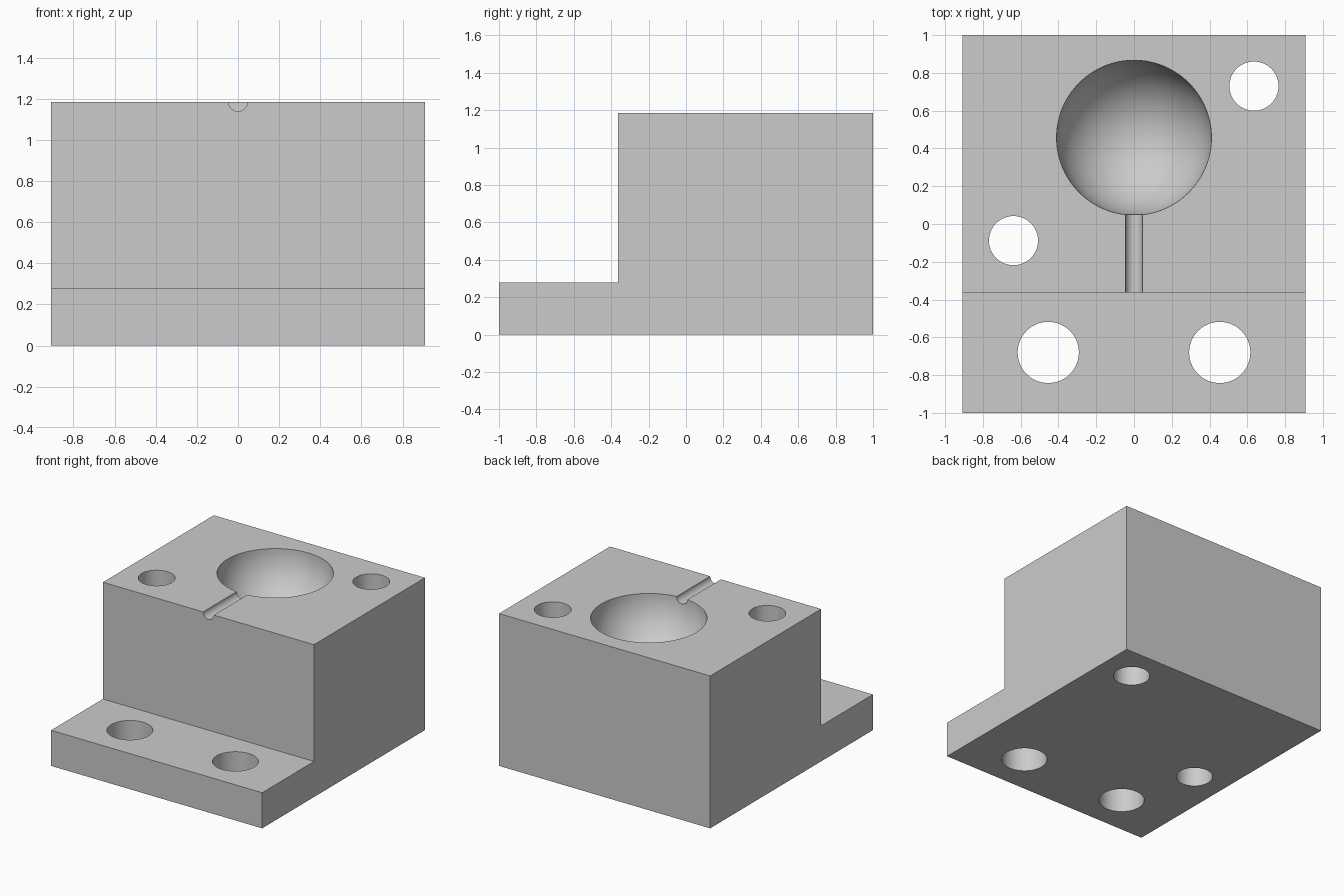
import bpy
import bmesh
import math
from mathutils import Matrix, Vector

default = bpy.data.objects.get("Cube")
if default:
    bpy.data.objects.remove(default, do_unlink=True)

HALF_W, HALF_D, TOP = 0.908, 1.0, 1.185
STEP_Y, STEP_Z = -0.363, 0.277

grey = bpy.data.materials.new("light grey")
grey.use_nodes = True
colour = (0.6, 0.6, 0.6, 1)
grey.diffuse_color = colour
grey.node_tree.nodes["Principled BSDF"].inputs["Base Color"].default_value = colour


def make_object(name, bm):
    bmesh.ops.recalc_face_normals(bm, faces=bm.faces[:])
    mesh = bpy.data.meshes.new(name)
    bm.to_mesh(mesh)
    bm.free()
    mesh.materials.append(grey)
    obj = bpy.data.objects.new(name, mesh)
    bpy.context.scene.collection.objects.link(obj)
    return obj


def cylinder(name, centre, radius, length, rotation=Matrix()):
    bm = bmesh.new()
    bmesh.ops.create_cone(bm, cap_ends=True, segments=64, radius1=radius, radius2=radius,
                          depth=length, matrix=Matrix.Translation(centre) @ rotation)
    return make_object(name, bm)


# Stepped block: side profile extruded across the width
profile = [(-HALF_D, 0), (HALF_D, 0), (HALF_D, TOP), (STEP_Y, TOP),
           (STEP_Y, STEP_Z), (-HALF_D, STEP_Z)]
bm = bmesh.new()
side = bm.faces.new([bm.verts.new((-HALF_W, y, z)) for y, z in profile])
extruded = bmesh.ops.extrude_face_region(bm, geom=[side])["geom"]
bmesh.ops.translate(bm, vec=(2 * HALF_W, 0, 0),
                    verts=[v for v in extruded if isinstance(v, bmesh.types.BMVert)])
block = make_object("stepped_block", bm)

# Hemispherical bowl
bm = bmesh.new()
bmesh.ops.create_uvsphere(bm, u_segments=96, v_segments=48, radius=0.41,
                          matrix=Matrix.Translation((0, 0.457, TOP)))
cutters = [make_object("bowl_cutter", bm)]

# Channel from the bowl to the front wall
cutters.append(cylinder("channel_cutter", Vector((0, -0.15, TOP)), 0.046, 0.9,
                        Matrix.Rotation(math.pi / 2, 4, "X")))

# Through holes: dowel holes in the block, bolt holes in the flange
for x, y, r in [(0.635, 0.73, 0.13), (-0.638, -0.088, 0.13),
                (-0.454, -0.68, 0.162), (0.454, -0.68, 0.162)]:
    cutters.append(cylinder("hole_cutter", Vector((x, y, TOP / 2)), r, 2))

for cutter in cutters:
    cutter.hide_render = True
    cut = block.modifiers.new(cutter.name, "BOOLEAN")
    cut.operation = "DIFFERENCE"
    cut.solver = "EXACT"
    cut.object = cutter

# Bake the cuts and remove the cutters
bpy.context.view_layer.update()
evaluated = block.evaluated_get(bpy.context.evaluated_depsgraph_get())
result = bpy.data.meshes.new_from_object(evaluated)
block.modifiers.clear()
block.data = result
for cutter in cutters:
    bpy.data.objects.remove(cutter, do_unlink=True)

# Smooth curved walls, sharp edges
bpy.ops.object.select_all(action="DESELECT")
block.select_set(True)
bpy.context.view_layer.objects.active = block
bpy.ops.object.shade_smooth_by_angle(angle=math.radians(30))
